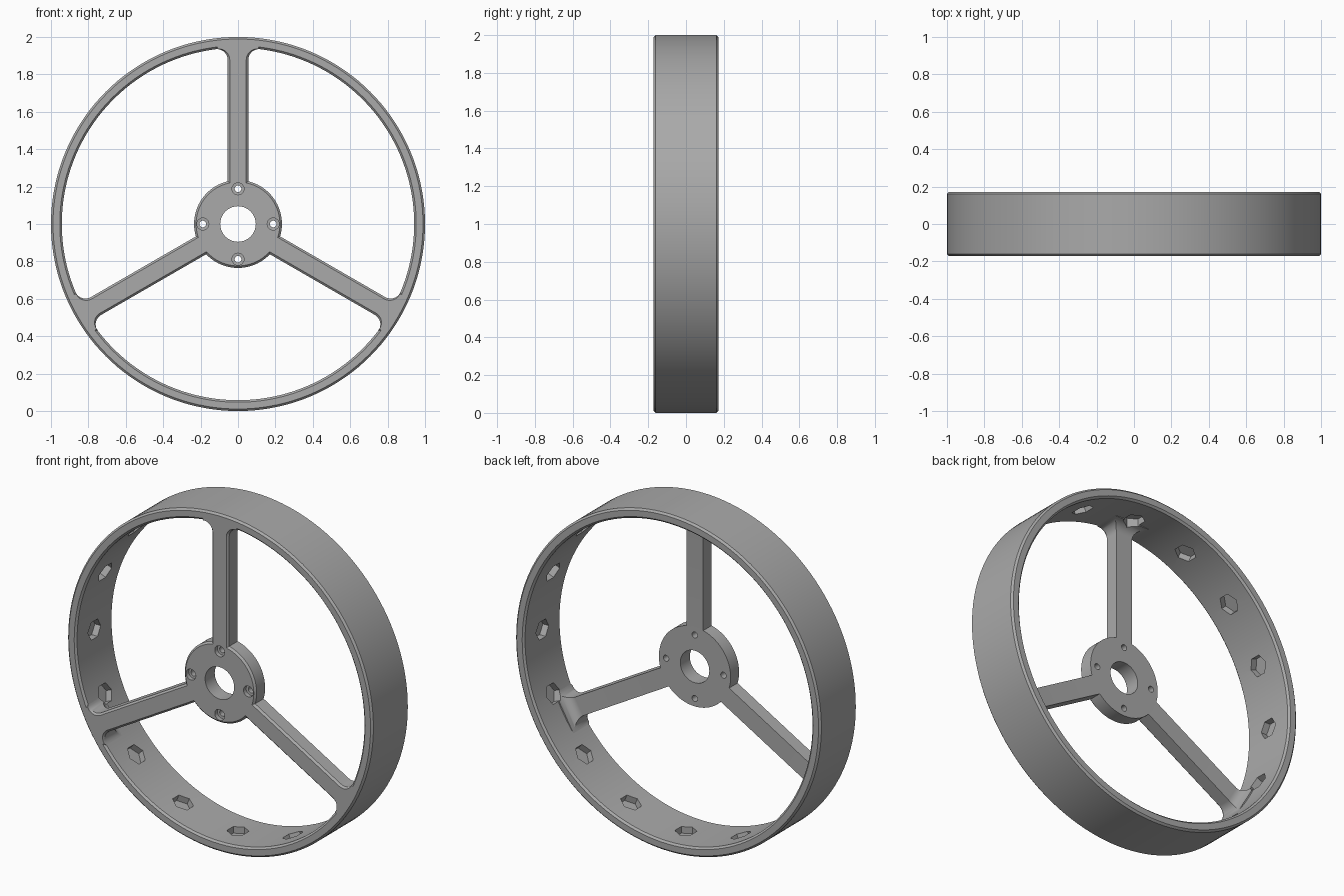
import bpy, bmesh
from math import sin, cos, pi, sqrt, radians
from mathutils import Matrix

cube = bpy.data.objects.get("Cube")
if cube:
    bpy.data.objects.remove(cube, do_unlink=True)

CENTRE = Matrix.Translation((0, 0, 1))
FRONT, BACK = -0.172, 0.172
WEB_BACK = FRONT + 0.09        # back face of hub and spokes
RIM_IN, FILLET, CHAMFER = 0.942, 0.065, 0.011

grey = bpy.data.materials.new("mid_grey")
grey.use_nodes = True
grey.diffuse_color = (0.4, 0.4, 0.4, 1)
grey.node_tree.nodes["Principled BSDF"].inputs["Base Color"].default_value = (0.4, 0.4, 0.4, 1)


def add_object(name, bm, matrix=CENTRE):
    """Turn a bmesh into an object placed by the matrix."""
    bmesh.ops.recalc_face_normals(bm, faces=bm.faces)
    bm.transform(matrix)
    mesh = bpy.data.meshes.new(name)
    bm.to_mesh(mesh)
    bm.free()
    mesh.materials.append(grey)
    obj = bpy.data.objects.new(name, mesh)
    bpy.context.collection.objects.link(obj)
    return obj


def loft(bm, rings, closed):
    """Skin a list of point rings, capping the ends when open."""
    rows = [[bm.verts.new(p) for p in ring] for ring in rings]
    n = len(rows[0])
    pairs = list(zip(rows, rows[1:] + rows[:1])) if closed else list(zip(rows, rows[1:]))
    for a, b in pairs:
        for i in range(n):
            j = (i + 1) % n
            bm.faces.new((a[i], a[j], b[j], b[i]))
    if not closed:
        bm.faces.new(rows[0])
        bm.faces.new(rows[-1])


def turned(name, profile, segments):
    """Revolve a closed (radius, y) profile about the axle."""
    bm = bmesh.new()
    angles = [2 * pi * k / segments for k in range(segments)]
    loft(bm, [[(r * cos(a), y, r * sin(a)) for r, y in profile] for a in angles], True)
    return add_object(name, bm)


def cut(obj, cutter):
    mod = obj.modifiers.new("cut", "BOOLEAN")
    mod.operation, mod.solver, mod.object = "DIFFERENCE", "EXACT", cutter
    bpy.context.view_layer.objects.active = obj
    bpy.ops.object.modifier_apply(modifier=mod.name)


# Rim: a band with chamfered edges
c = CHAMFER
rim = turned("rim", [(RIM_IN + c, FRONT), (1 - c, FRONT), (1, FRONT + c), (1, BACK - c),
                     (1 - c, BACK), (RIM_IN + c, BACK), (RIM_IN, BACK - c),
                     (RIM_IN, FRONT + c)], 144)

# Hub: a disc with a bore and a chamfered front edge
hub = turned("hub", [(0.095, FRONT), (0.235 - c, FRONT), (0.235, FRONT + c),
                     (0.235, WEB_BACK), (0.095, WEB_BACK)], 96)


# Spokes: bars that flare in fillets where they meet the rim
def spoke_section(r, flare):
    w, back = 0.055 + flare, WEB_BACK + flare
    points = [(-w + c, FRONT), (w - c, FRONT), (w, FRONT + c),
              (w, back), (-w, back), (-w, FRONT + c)]
    bend = lambda x: (RIM_IN - sqrt(RIM_IN ** 2 - x * x)) if flare else 0
    return [(x, y, r - bend(x)) for x, y in points]


spokes = []
for name, angle in (("top_spoke", 0), ("left_spoke", 120), ("right_spoke", 240)):
    sections = [spoke_section(0.2, 0)]
    for k in range(13):
        a = pi / 2 * k / 12
        sections.append(spoke_section(RIM_IN - FILLET + FILLET * sin(a), FILLET * (1 - cos(a))))
    sections.append(spoke_section(RIM_IN + 0.02, FILLET))
    bm = bmesh.new()
    loft(bm, sections, False)
    spokes.append(add_object(name, bm, CENTRE @ Matrix.Rotation(radians(angle), 4, "Y")))

# Sixteen blind hexagonal pockets inside the rim
bm = bmesh.new()
for k in range(16):
    turn = Matrix.Rotation(2 * pi * k / 16, 4, "Y")
    hexagon = [(0.06 * sin(pi * i / 3), 0.06 * cos(pi * i / 3)) for i in range(6)]
    loft(bm, [[turn @ Matrix.Translation((x, y, r)).translation for x, y in hexagon]
              for r in (0.87, 0.98)], False)
pocket_cutter = add_object("pocket_cutter", bm)

# Four countersunk screw holes in the hub
bm = bmesh.new()
stations = [(FRONT - 0.02, 0.032), (FRONT + 0.025, 0.032), (FRONT + 0.026, 0.018),
            (WEB_BACK + 0.02, 0.018)]
for k in range(4):
    cx, cz = 0.188 * cos(pi * k / 2), 0.188 * sin(pi * k / 2)
    loft(bm, [[(cx + r * cos(pi * i / 12), y, cz + r * sin(pi * i / 12)) for i in range(24)]
              for y, r in stations], False)
hole_cutter = add_object("hole_cutter", bm)

for part in [rim] + spokes:
    cut(part, pocket_cutter)
for part in [hub] + spokes:
    cut(part, hole_cutter)
for cutter in (pocket_cutter, hole_cutter):
    bpy.data.objects.remove(cutter, do_unlink=True)

# Smooth the round walls, keep the edges crisp
bpy.ops.object.select_all(action="DESELECT")
for part in [rim, hub] + spokes:
    part.select_set(True)
bpy.context.view_layer.objects.active = rim
bpy.ops.object.shade_smooth_by_angle(angle=radians(25))
